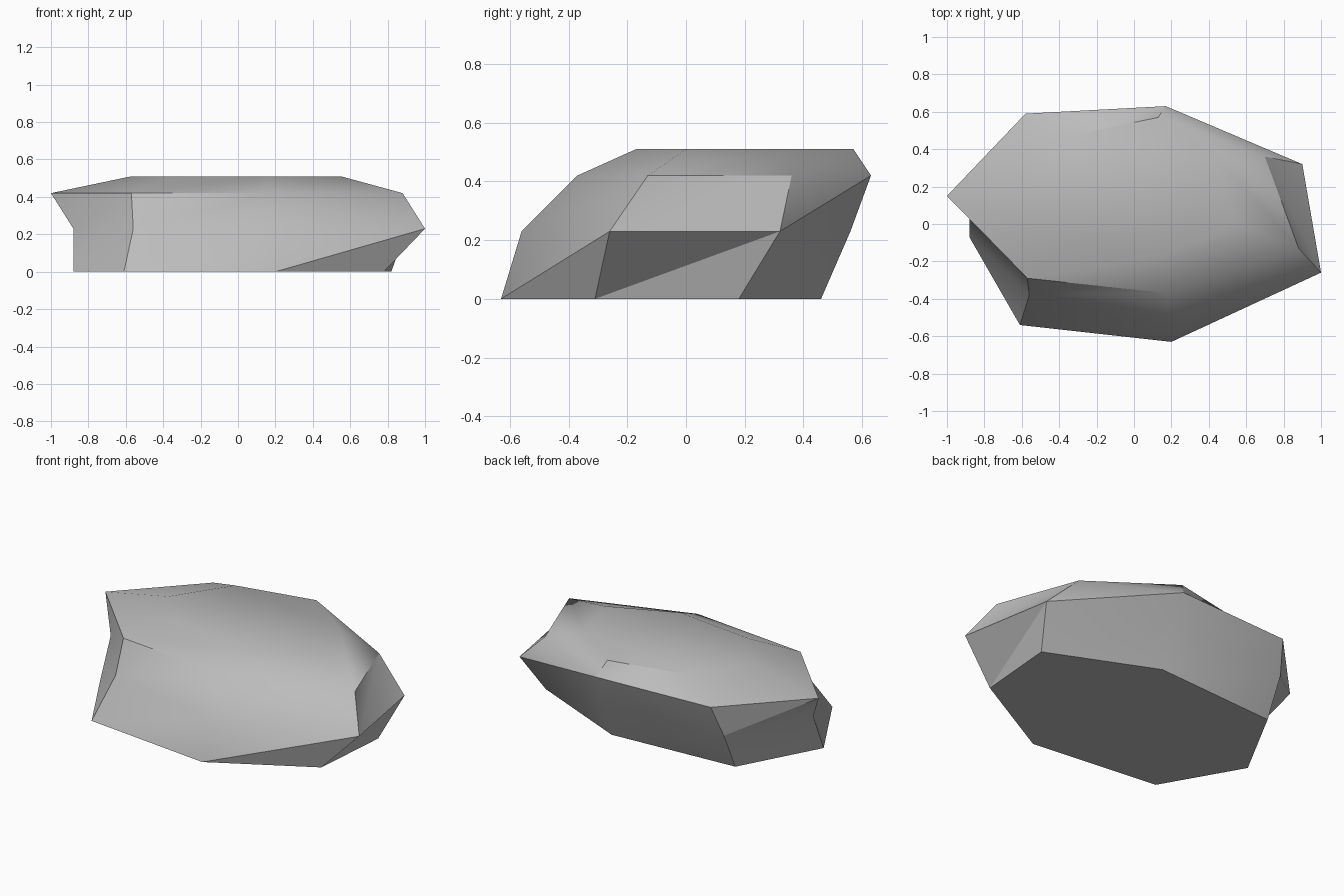
import bpy
import bmesh
from math import radians

# Remove the default cube only
default_cube = bpy.data.objects.get("Cube")
if default_cube:
    bpy.data.objects.remove(default_cube, do_unlink=True)


def make_material(name, colour):
    material = bpy.data.materials.new(name)
    material.use_nodes = True
    material.diffuse_color = colour
    shader = next(n for n in material.node_tree.nodes if n.type == "BSDF_PRINCIPLED")
    shader.inputs["Base Color"].default_value = colour
    shader.inputs["Roughness"].default_value = 0.9
    return material


def add_ring(bm, outline, height):
    """One horizontal seven-sided layer of the rock."""
    return [bm.verts.new((x, y, height)) for x, y in outline]


def bridge(bm, lower, upper):
    """Join two layers with triangles that all lean the same way."""
    count = len(lower)
    for i in range(count):
        j = (i + 1) % count
        bm.faces.new((lower[i], lower[j], upper[j]))
        bm.faces.new((lower[i], upper[j], upper[i]))


# Layer outlines, counter-clockwise, each starting at the front right corner
base = [(-.61, -.54), (.2, -.63), (.78, -.31), (.82, .18),
        (.18, .46), (-.62, .41), (-.88, -.07)]
belly = [(-.56, -.38), (.19, -.56), (1, -.26), (.9, .32),
         (.17, .56), (-.62, .52), (-.88, .03)]
shoulder = [(-.57, -.29), (.18, -.37), (.88, -.13), (.7, .36),
            (.17, .63), (-.58, .59), (-1, .15)]
crown = [(-.35, -.11), (.16, -.17), (.55, 0), (.45, .34),
         (.13, .57), (-.35, .47), (-.57, .14)]

# Rock body: stacked layers, bridged and capped
bm = bmesh.new()
layers = [(base, 0), (belly, .23), (shoulder, .42), (crown, .51)]
rings = [add_ring(bm, outline, height) for outline, height in layers]
for lower, upper in zip(rings, rings[1:]):
    bridge(bm, lower, upper)
bm.faces.new(reversed(rings[0]))
bm.faces.new(rings[-1])
bmesh.ops.recalc_face_normals(bm, faces=bm.faces)

mesh = bpy.data.meshes.new("rock")
bm.to_mesh(mesh)
bm.free()
mesh.materials.append(make_material("stone grey", (.5, .5, .5, 1)))
rock = bpy.data.objects.new("rock", mesh)
bpy.context.collection.objects.link(rock)

# Soft facets with sharp ridges
bpy.ops.object.select_all(action="DESELECT")
rock.select_set(True)
bpy.context.view_layer.objects.active = rock
bpy.ops.object.shade_smooth_by_angle(angle=radians(30))
